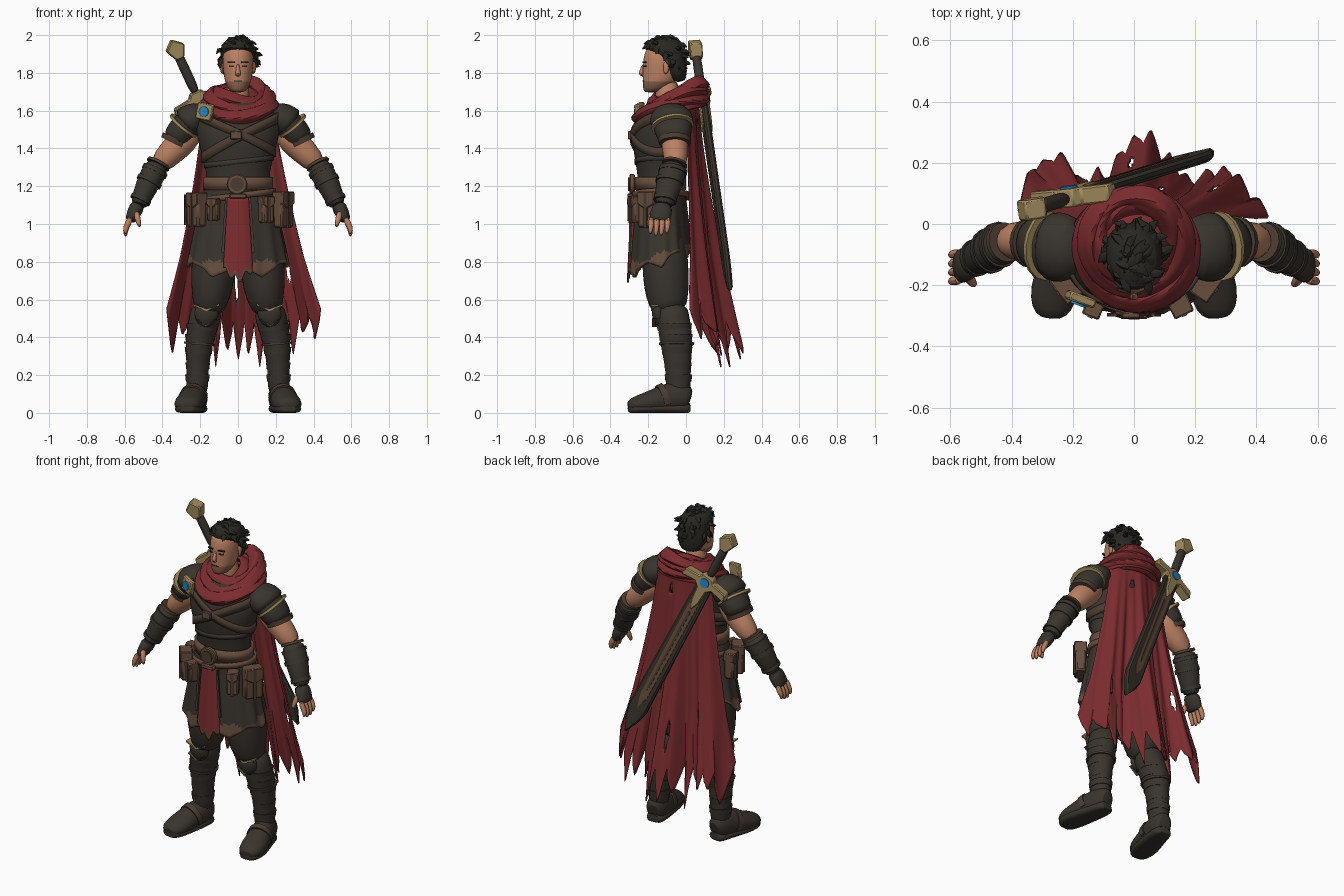
import bpy, bmesh, math, random
from mathutils import Vector, Matrix
from math import sin, cos, tau

random.seed(4)
if "Cube" in bpy.data.objects:
    bpy.data.objects.remove(bpy.data.objects["Cube"])
Y, Z = Vector((0, 1, 0)), Vector((0, 0, 1))

def material(name, *rgb):
    m = bpy.data.materials.new(name)
    m.use_nodes = True
    m.diffuse_color = (*rgb, 1)
    m.node_tree.nodes["Principled BSDF"].inputs["Base Color"].default_value = (*rgb, 1)
    return m

DARK, HAIR = material("dark cloth", .041, .034, .026), material("black hair", .022, .02, .015)
LEATHER, STRAP = material("brown leather", .135, .075, .045), material("strap leather", .07, .045, .03)
RED, GOLD, BLUE = material("red cloth", .2, .025, .028), material("old gold", .36, .26, .11), material("blue gem", .02, .23, .52)
SKIN, STUBBLE = material("skin", .5, .22, .125), material("stubble", .25, .12, .07)

def build(name, verts, faces, mats, index=None, sub=0, thick=0, bevel=0, angle=40):
    me = bpy.data.meshes.new(name)
    me.from_pydata([tuple(v) for v in verts], [], faces)
    for m in mats:
        me.materials.append(m)
    for p in me.polygons:
        p.material_index = index(p) if index else 0
    bm = bmesh.new()
    bm.from_mesh(me)
    bmesh.ops.recalc_face_normals(bm, faces=bm.faces)
    bm.to_mesh(me)
    bm.free()
    me.polygons.foreach_set("use_smooth", [True] * len(me.polygons))
    me.set_sharp_from_angle(angle=math.radians(angle))
    ob = bpy.data.objects.new(name, me)
    bpy.context.collection.objects.link(ob)
    if thick:
        ob.modifiers.new("thickness", "SOLIDIFY").thickness = thick
    if bevel:
        ob.modifiers.new("bevel", "BEVEL").width = bevel
    if sub:
        ob.modifiers.new("smooth", "SUBSURF").levels = sub
        ob.modifiers["smooth"].render_levels = sub

def rings_mesh(rings, n=16, ref=Y, level=False):
    """Elliptical rings (x, y, z, rx, ry) swept along their centres."""
    pts, verts = [Vector(r[:3]) for r in rings], []
    for i, r in enumerate(rings):
        t = Z if level else (pts[min(i + 1, len(pts) - 1)] - pts[max(i - 1, 0)]).normalized()
        u = t.cross(ref).normalized()
        verts += [pts[i] + u * r[3] * cos(tau * k / n) + u.cross(t) * r[4] * sin(tau * k / n) for k in range(n)]
    faces = [(i * n + k, i * n + (k + 1) % n, (i + 1) * n + (k + 1) % n, (i + 1) * n + k)
             for i in range(len(rings) - 1) for k in range(n)]
    return verts, faces + [tuple(range(n)), tuple(range(len(verts) - n, len(verts)))]

def loft(name, rings, mats, n=16, ref=Y, level=False, sub=1, floor=-1, **kw):
    verts, faces = rings_mesh(rings, n, ref, level)
    build(name, [(v.x, v.y, max(v.z, floor)) for v in verts], faces, mats if isinstance(mats, list) else [mats], sub=sub, **kw)

def pair(name, rings, mat, **kw):
    for side, s in (("left_", 1), ("right_", -1)):
        loft(side + name, [(r[0] * s, *r[1:]) for r in rings], mat, **kw)

def grid(name, nu, nv, f, mats, rule=None, ring=True, tube=False, keep=None, **kw):
    """Sheet from f(u, v), optionally closed in u and v."""
    cols, rows = nu + (not ring), nv + (not tube)
    verts, faces, idx = [f(i / nu, j / nv) for j in range(rows) for i in range(cols)], [], []
    for j in range(nv):
        for i in range(nu):
            u, v, i2, j2 = (i + .5) / nu, (j + .5) / nv, (i + 1) % cols, (j + 1) % rows
            if not keep or keep(u, v):
                faces.append((j * cols + i, j * cols + i2, j2 * cols + i2, j2 * cols + i))
                idx.append(int(rule(u, v)) if rule else 0)
    build(name, verts, faces, mats, index=lambda p: idx[p.index], **kw)

def prism(name, outline, depth, mat, mx=Matrix(), y=0, bevel=0):
    """Outline in x and z, extruded along y."""
    n = len(outline)
    verts = [mx @ Vector((a, y + d * depth / 2, b)) for d in (-1, 1) for a, b in outline]
    sides = [(i, (i + 1) % n, n + (i + 1) % n, n + i) for i in range(n)]
    build(name, verts, [tuple(range(n)), tuple(range(n, 2 * n))] + sides, [mat], bevel=bevel, angle=30)

def place(x, y, z, turn=0):
    return Matrix.Translation((x, y, z)) @ Matrix.Rotation(math.radians(turn), 4, "Z")

def rect(w, h):
    return [(-w, -h), (w, -h), (w, h), (-w, h)]

def disc(r):
    return [(r * cos(tau * k / 20), r * sin(tau * k / 20)) for k in range(20)]

# Torso and the bands wrapped round it
TORSO = [(0, -.13, 1.08, .165, .115), (0, -.135, 1.2, .17, .12), (0, -.14, 1.27, .168, .118), (0, -.14, 1.36, .19, .135),
         (0, -.14, 1.46, .22, .15), (0, -.125, 1.55, .23, .14), (0, -.11, 1.61, .2, .12), (0, -.1, 1.67, .11, .09)]
loft("torso", TORSO, DARK, n=24, level=True)

def wrap(name, z0, slope, half, mat, gap):
    def f(u, v):
        z = z0 + slope * .2 * cos(tau * u)
        lo, hi = next((p, q) for p, q in zip(TORSO, TORSO[1:]) if p[2] <= z <= q[2])
        _, cy, _, rx, ry = Vector(lo).lerp(Vector(hi), (z - lo[2]) / (hi[2] - lo[2]))
        return ((rx + gap) * cos(tau * u), cy + (ry + gap) * sin(tau * u), z + half * (2 * v - 1))
    grid(name, 48, 1, f, [mat], thick=.014)

for name, *spec in (("chest_strap", 1.46, .55, .027, STRAP, .006), ("cross_strap", 1.48, -.5, .024, STRAP, .006),
                    ("rib_band", 1.33, .1, .014, DARK, .003), ("belt", 1.215, 0, .034, LEATHER, .016),
                    ("hip_belt", 1.15, .12, .016, LEATHER, .032)):
    wrap(name, *spec)
prism("belt_buckle", disc(.055), .03, LEATHER, place(-.005, -.285, 1.21), bevel=.006)
prism("belt_buckle_centre", disc(.036), .01, STRAP, place(-.005, -.302, 1.21))
prism("belt_knot", rect(.045, .014), .03, LEATHER, place(0, -.296, 1.148), bevel=.006)
prism("chest_buckle", rect(.03, .022), .02, LEATHER, place(-.01, -.298, 1.47), bevel=.004)

# Skirt of the tunic with a brown hem
def skirt(u, v):
    a = tau * u
    hem, r = .77 + .06 * sin(a) + .05 * abs(sin(3 * a)), 1 + .03 * v * sin(14 * a)
    return ((.172 + .095 * v ** .8) * r * cos(a), -.135 + (.128 + .037 * v) * r * sin(a), 1.2 - v * (1.2 - hem))

grid("tunic_skirt", 84, 24, skirt, [DARK, LEATHER], rule=lambda u, v: v > .96 - .14 * cos(3 * tau * u) ** 4, thick=.012)

# Hanging front cloth
def front_cloth(u, v):
    s = 2 * u - 1
    return ((.06 + .018 * v) * s, -.292 - .02 * v + .015 * s * s, 1.14 - .38 * v - v * (.06 * (1 - abs(s)) + .02 * sin(9 * s)))

grid("front_cloth", 16, 20, front_cloth, [RED, LEATHER], ring=False, thick=.01, rule=lambda u, v: v > .94)
for s in (1, -1):
    prism("cloth_border", [(s * .068, 1.14), (s * .056, 1.14), (s * .073, .85), (s * .088, .85)], .012, STRAP, y=-.296)

# Pouches
for x, y, w, h, turn in ((-.22, -.205, .05, .09, -52), (-.13, -.27, .03, .06, -22), (.15, -.265, .035, .07, 25),
                         (.24, -.195, .055, .095, 55), (-.245, -.1, .035, .08, -85)):
    prism("pouch", rect(w, h), .06, LEATHER, place(x, y, 1.075, turn), bevel=.01)
    prism("pouch_flap", [(-w, h), (w, h), (w, .03), (0, 0), (-w, .03)], .072, LEATHER, place(x, y, 1.077, turn), bevel=.005)
    prism("pouch_strap", rect(.009, h), .078, STRAP, place(x, y, 1.075, turn))

# Legs and boots
pair("thigh", [(.11, -.125, 1.0, .11, .12), (.13, -.11, .8, .122, .125), (.137, -.103, .66, .114, .123),
               (.15, -.095, .58, .092, .105), (.16, -.08, .53, .075, .085)], DARK)
pair("shin", [(.16, -.08, .57, .085, .09), (.175, -.07, .5, .085, .09), (.205, -.05, .39, .077, .09),
              (.212, -.045, .28, .064, .074), (.215, -.04, .19, .056, .065), (.217, -.04, .08, .062, .07)], DARK)
for x, y, z, r in ((.188, -.062, .455, .085), (.2, -.054, .4, .081), (.208, -.048, .33, .074), (.213, -.043, .25, .065),
                   (.215, -.04, .185, .065)):
    pair("shin_wrap", [(x, y, z + .018, r, r + .008), (x, y, z - .018, r - .004, r + .004)], DARK, sub=0)
pair("shin_strap", [(.204, -.05, .372, .083, .094), (.205, -.05, .36, .082, .093)], STRAP, sub=0)
pair("knee_guard", [(.16, -.145, .585, .035, .02), (.165, -.15, .55, .07, .035), (.17, -.145, .5, .065, .035),
                    (.18, -.135, .45, .025, .02)], DARK)
for s in (1, -1):
    prism("knee_trim", [(s * .1, .578), (s * .165, .55), (s * .235, .575), (s * .235, .566), (s * .165, .539), (s * .1, .569)],
          .04, GOLD, y=-.165)
    prism("knee_lower_trim", [(s * .115, .5), (s * .17, .465), (s * .225, .5), (s * .17, .455)], .04, LEATHER, y=-.16)
FOOT = [(.213, .025, .07, .04, .05), (.216, 0, .08, .06, .08), (.224, -.06, .085, .066, .088), (.244, -.14, .065, .074, .075),
        (.262, -.22, .05, .08, .056), (.27, -.28, .042, .068, .042), (.272, -.31, .035, .035, .024)]
pair("boot", FOOT, DARK, ref=Z, floor=.012)
pair("boot_sole", [(x, y, .022, r - .002, .035) for x, y, z, r, q in FOOT], DARK, ref=Z, floor=0)
pair("boot_strap", [(.234, -.105, .08, .074, .082), (.241, -.135, .07, .077, .079)], STRAP, ref=Z, floor=.04, sub=0)

# Arms
pair("upper_arm", [(.23, -.07, 1.52, .07, .07), (.29, -.06, 1.44, .08, .075), (.36, -.055, 1.375, .071, .068),
                   (.43, -.055, 1.3, .056, .058)], SKIN)
pair("sleeve", [(.17, -.085, 1.57, .065, .09), (.23, -.075, 1.553, .078, .106), (.28, -.07, 1.515, .084, .106),
                (.316, -.062, 1.465, .078, .092), (.333, -.06, 1.435, .075, .084)], DARK)
pair("shoulder_plate", [(.16, -.085, 1.59, .04, .065), (.205, -.08, 1.578, .078, .112), (.255, -.075, 1.548, .089, .118),
                        (.283, -.072, 1.522, .092, .114)], DARK)
pair("shoulder_trim", [(.281, -.072, 1.526, .092, .114), (.29, -.07, 1.515, .092, .114)], GOLD, sub=0)
pair("sleeve_cuff", [(.326, -.06, 1.45, .079, .087), (.338, -.06, 1.426, .077, .084)], STRAP, sub=0)
pair("bracer", [(.42, -.06, 1.318, .055, .06), (.436, -.067, 1.288, .068, .072), (.47, -.085, 1.23, .066, .075),
                (.505, -.105, 1.15, .054, .06), (.53, -.12, 1.09, .048, .054)], DARK)
for x, y, z, r in ((.436, -.067, 1.29, .07), (.465, -.085, 1.235, .069), (.51, -.108, 1.14, .056)):
    pair("bracer_wrap", [(x, y, z, r, r + .006), (x + .01, y - .004, z - .02, r, r + .006)], DARK, sub=0)
pair("bracer_edge", [(.418, -.059, 1.325, .063, .066), (.425, -.062, 1.312, .066, .069)], STRAP, sub=0)
pair("glove", [(.525, -.12, 1.11, .044, .052), (.55, -.132, 1.06, .038, .058), (.565, -.138, 1.03, .032, .058),
               (.572, -.14, 1.012, .024, .05)], DARK)
for k in range(4):
    y, drop = -.184 + .029 * k, .012 * abs(k - 1.4)
    pair("finger", [(.566, y, 1.04, .019, .017), (.588, y, .99, .018, .016), (.597, y - .004, .955 + drop, .015, .014),
                    (.594, y - .006, .928 + drop, .007, .007)], SKIN, n=8)
pair("thumb", [(.545, -.165, 1.07, .02, .02), (.53, -.19, 1.03, .018, .018), (.52, -.2, .98, .01, .01)], SKIN, n=8)

# Head
loft("neck", [(0, -.09, 1.6, .07, .07), (0, -.1, 1.68, .06, .065), (0, -.1, 1.77, .06, .065)], SKIN, level=True)
loft("head", [(0, -.185, 1.695, .028, .035), (0, -.16, 1.715, .055, .068), (0, -.14, 1.755, .07, .09), (0, -.13, 1.79, .076, .099),
              (0, -.125, 1.84, .081, .104), (0, -.12, 1.9, .083, .104), (0, -.115, 1.96, .06, .08)], [SKIN, STUBBLE],
     n=24, level=True, index=lambda p: int(p.center.z < 1.75))
loft("nose", [(0, -.222, 1.85, .009, .008), (0, -.235, 1.815, .012, .012), (0, -.24, 1.795, .017, .014),
              (0, -.228, 1.78, .012, .008)], SKIN, n=8, level=True)
pair("ear", [(.08, -.105, 1.86, .008, .016), (.088, -.1, 1.84, .012, .022), (.083, -.11, 1.79, .008, .01)], SKIN, n=8)
for s in (1, -1):
    prism("eye", rect(.014, .004), .009, HAIR, place(s * .034, -.217, 1.834, s * 18))
    prism("eyebrow", rect(.02, .004), .009, HAIR, place(s * .036, -.219, 1.856, s * 18))
prism("mouth", rect(.022, .003), .009, HAIR, place(0, -.225, 1.757))
loft("hair", [(0, -.04, 1.75, .06, .04), (0, -.05, 1.8, .084, .054), (0, -.068, 1.86, .093, .073), (0, -.088, 1.9, .094, .09),
              (0, -.112, 1.93, .093, .112), (0, -.115, 1.965, .08, .098), (0, -.11, 1.985, .04, .05)], HAIR, n=20, level=True)
verts, faces = [], []
while len(verts) < 130 * 15:
    a, e = random.uniform(0, tau), random.uniform(-.8, 1.45)
    d = Vector((cos(a) * cos(e), sin(a) * cos(e), sin(e)))
    if d.y > .1 or e > .45:
        p = Vector((d.x * .08, -.115 + d.y * .095, 1.89 + d.z * .092))
        flow = (Vector((d.x * .15, d.y * .3, -.6)) + Vector([random.uniform(-.6, .6) for _ in range(3)])).normalized()
        lock = rings_mesh([(*p, .018, .014), (*(p + flow * .025 + d * .014), .015, .012), (*(p + flow * .052 + d * .006), .003, .003)],
                          5, Vector((.3, .2, .9)))
        faces += [tuple(i + len(verts) for i in t) for t in lock[1]]
        verts += lock[0]
build("hair_locks", verts, faces, [HAIR], angle=60)

# Scarf rolls and the mantle beneath them
grid("mantle", 40, 8, lambda u, v: ((.06 + .155 * v) * cos(tau * u), -.085 + .01 * v + (.065 + .125 * v) * sin(tau * u),
     1.7 - .11 * v * v + .04 * sin(tau * u)), [RED], thick=.01)
for k, (rx, ry, cy, z, r, tilt) in enumerate(((.12, .125, -.04, 1.69, .036, .045), (.148, .15, -.06, 1.66, .037, .055),
                                              (.175, .165, -.082, 1.622, .035, .05), (.115, .14, -.08, 1.64, .038, .065))):
    def roll(u, v):
        a, b = tau * u, tau * v + sin(tau * u + k)
        t = r * (1 + .15 * sin(2 * a + 2 * k) + .14 * cos(4 * b))
        return ((rx + t * cos(b)) * cos(a) + .008, cy + (ry + t * cos(b)) * sin(a),
                z + tilt * sin(a) + .014 * sin(2 * a + k) + t * sin(b))
    grid("scarf_roll", 48, 20, roll, [RED], tube=True)

# Ragged cape
TEETH = [random.uniform(.08, .25) for _ in range(14)]
HOLES = [(.64, .13, .035, .025), (.62, .62, .012, .05), (.2, .72, .012, .05), (.85, .75, .012, .06), (.45, .8, .012, .05)]

def cape(u, v):
    s, k = 2 * u - 1, min(int(u * 14), 13)
    rag = max(0, (v - .7) / .3) * (TEETH[k] * (1 - abs(2 * (u * 14 - k) - 1)) + .03 * (u * 28 % 1) - .06 * s ** 4)
    fold = cos(8.4 * s) * (.004 + .06 * v ** 1.6) * (1 - .6 * max(s, 0)) + .012 * v * sin(27 * s)
    y = (.06 + .14 * v ** 1.3) * (1 - (.82 if s > 0 else .82 - .34 * v) * s * s) + fold + .25 * rag
    return ((.19 + .22 * v ** 1.3) * s + .03 * v, max(y, .005 + .02 * v), 1.69 - 1.2 * v - rag - .08 * s * s * (1 - v))

grid("cape", 112, 48, cape, [RED], ring=False, thick=.008,
     keep=lambda u, v: all(((u - a) / c) ** 2 + ((v - b) / d) ** 2 > 1 for a, b, c, d in HOLES))

# Shoulder clasp
clasp = place(-.175, -.245, 1.595, -20) @ Matrix.Rotation(.2, 4, "Y")
prism("shoulder_clasp", rect(.045, .045), .03, GOLD, clasp, bevel=.006)
prism("clasp_gem", disc(.027), .009, BLUE, clasp, y=-.018)

# Sword slung across the back
up = Vector((-.48, -.15, 1.04)).normalized()
across = Vector((.9, .1, .4))
across = (across - up * across.dot(up)).normalized()
sword = Matrix((across, up.cross(across), up)).transposed().to_4x4()
sword.translation = (-.208, .088, 1.66)
prism("sword_blade", [(-.05, 0), (-.06, -.95), (-.042, -1.03), (0, -1.13), (.042, -1.03), (.06, -.95), (.05, 0)],
      .034, DARK, sword, bevel=.01)
prism("sword_inlay", [(-.028, -.05), (-.024, -.85), (0, -.94), (.024, -.85), (.028, -.05)], .042, LEATHER, sword)
prism("sword_groove", [(-.008, -.22), (-.006, -.78), (0, -.82), (.006, -.78), (.008, -.22)], .048, STRAP, sword)
prism("sword_guard", [(-.15, -.04), (-.06, -.025), (-.032, -.05), (-.025, -.14), (0, -.2), (.025, -.14), (.032, -.05), (.06, -.025),
                      (.15, -.04), (.14, .01), (.05, .02), (.03, .045), (-.03, .045), (-.05, .02), (-.14, .01)], .06, GOLD, sword, bevel=.006)
prism("guard_gem", disc(.028), .009, BLUE, sword, y=.032)
loft("sword_grip", [(*(sword @ Vector((0, 0, z))), .027, .025) for z in (.03, .12, .2, .28)], DARK, n=12)
prism("sword_pommel", [(-.022, .24), (.022, .24), (.052, .305), (0, .35), (-.052, .305)], .066, GOLD, sword, bevel=.006)
